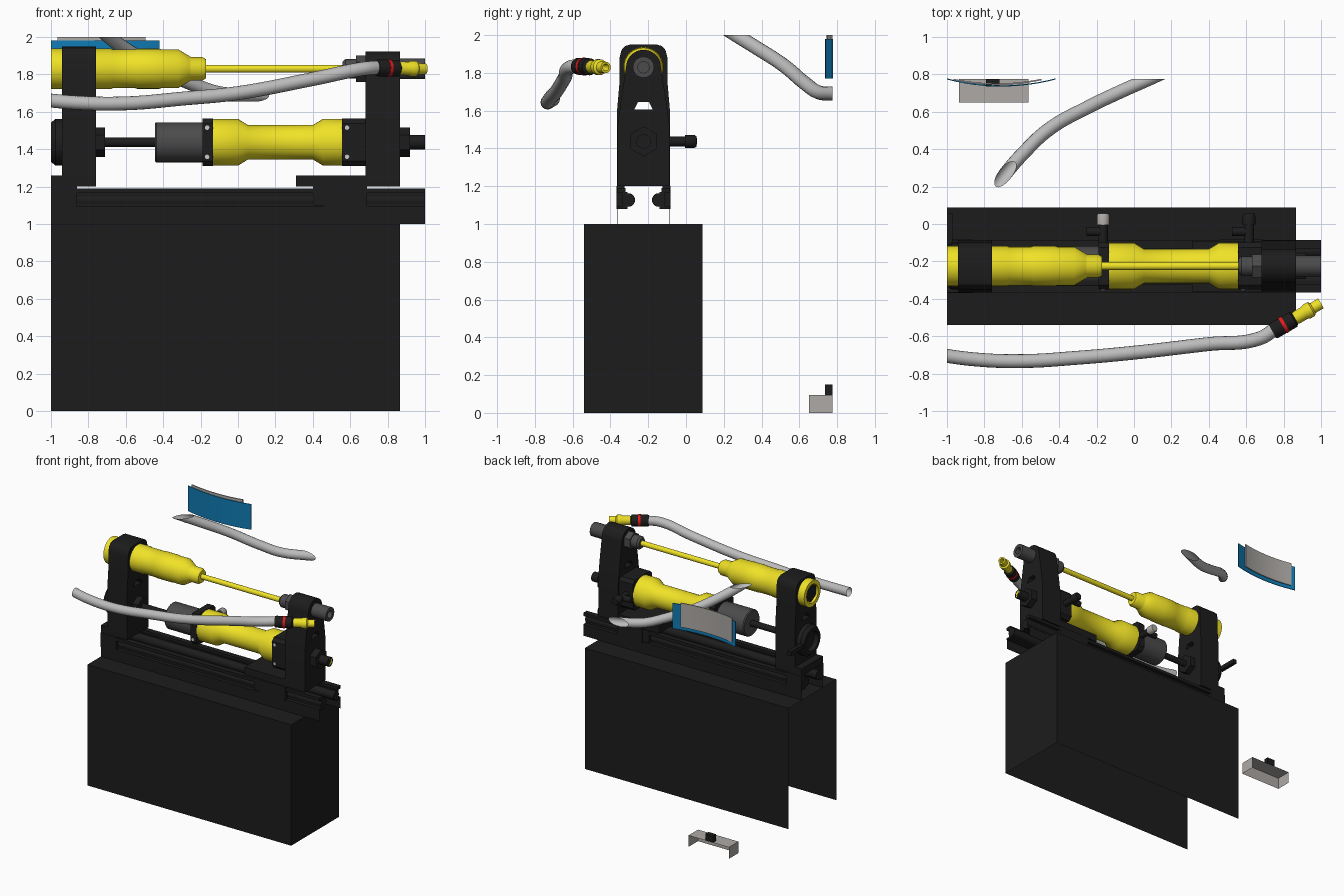
import bpy, bmesh, math
from mathutils import Vector, Matrix

if "Cube" in bpy.data.objects:
    bpy.data.objects.remove(bpy.data.objects["Cube"])

CY, ZU, ZL = -0.225, 1.83, 1.437      # machine axis y, upper and lower arm heights


def mat(name, r, g, b):
    m = bpy.data.materials.new(name)
    m.diffuse_color = (r, g, b, 1)
    m.use_nodes = True
    m.node_tree.nodes["Principled BSDF"].inputs["Base Color"].default_value = m.diffuse_color
    return m


BLACK = mat("black", .012, .012, .012)
YELLOW = mat("yellow", .87, .76, .02)
DARK = mat("dark_grey", .07, .07, .07)
BLUE = mat("blue", .005, .2, .46)
RED = mat("red", .8, .01, .01)
WHITE = mat("white", .95, .95, .95)
GREY = mat("pale_grey", .42, .4, .38)
HOSE = mat("hose_grey", .5, .5, .5)


def add(name, bm, m, smooth=True):
    me = bpy.data.meshes.new(name)
    bm.to_mesh(me)
    bm.free()
    if smooth:
        for p in me.polygons:
            p.use_smooth = True
        me.set_sharp_from_angle(angle=math.radians(32))
    me.materials.clear()
    if m:
        me.materials.append(m)
    ob = bpy.data.objects.new(name, me)
    bpy.context.collection.objects.link(ob)
    return ob


def box(name, x, y, z, m, drop=()):
    """Box from ranges; drop lists outward normals of missing faces."""
    bm = bmesh.new()
    bmesh.ops.create_cube(bm, size=1)
    gone = [f for f in bm.faces if any(f.normal.dot(Vector(d)) > .9 for d in drop)]
    bmesh.ops.delete(bm, geom=gone, context='FACES')
    for v in bm.verts:
        v.co = [a[0] + (c + .5) * (a[1] - a[0]) for c, a in zip(v.co, (x, y, z))]
    return add(name, bm, m, False)


def lathe(name, prof, m, origin=(0, CY, 0), axis=(1, 0, 0), n=32, caps=True):
    """Revolve (distance along axis, radius) pairs around an axis."""
    bm = bmesh.new()
    rings = [[bm.verts.new((r * math.cos(2 * math.pi * i / n), r * math.sin(2 * math.pi * i / n), d))
              for i in range(n)] for d, r in prof]
    for a, b in zip(rings, rings[1:]):
        for i in range(n):
            bm.faces.new((a[i], a[(i + 1) % n], b[(i + 1) % n], b[i]))
    if caps:
        bm.faces.new(rings[0][::-1])
        bm.faces.new(rings[-1])
    rot = Vector((0, 0, 1)).rotation_difference(Vector(axis)).to_matrix().to_4x4()
    bmesh.ops.transform(bm, matrix=Matrix.Translation(origin) @ rot, verts=bm.verts)
    bmesh.ops.recalc_face_normals(bm, faces=bm.faces)
    return add(name, bm, m)


def curve_mesh(name, cu, m, matrix=Matrix(), clip=()):
    tmp = bpy.data.objects.new(name + "_path", cu)
    bpy.context.collection.objects.link(tmp)
    bpy.context.view_layer.update()
    me = bpy.data.meshes.new_from_object(tmp.evaluated_get(bpy.context.evaluated_depsgraph_get()))
    bm = bmesh.new()
    bm.from_mesh(me)
    bpy.data.objects.remove(tmp)
    bm.transform(matrix)
    bmesh.ops.remove_doubles(bm, verts=bm.verts, dist=1e-5)
    for co, no in clip:
        bmesh.ops.bisect_plane(bm, geom=bm.verts[:] + bm.edges[:] + bm.faces[:],
                               plane_co=co, plane_no=no, clear_outer=True)
    return add(name, bm, m)


def plate(name, loops, x0, x1, m):
    """Flat (y, z) outline with holes, extruded along x."""
    cu = bpy.data.curves.new(name, 'CURVE')
    cu.dimensions, cu.fill_mode, cu.extrude = '2D', 'BOTH', (x1 - x0) / 2
    for pts in loops:
        s = cu.splines.new('POLY')
        s.points.add(len(pts) - 1)
        for p, q in zip(s.points, pts):
            p.co = (q[0], q[1], 0, 1)
        s.use_cyclic_u = True
    M = Matrix(((0, 0, 1, (x0 + x1) / 2), (1, 0, 0, CY), (0, 1, 0, 0), (0, 0, 0, 1)))
    return curve_mesh(name, cu, m, M)


def hose(name, pts, r, m, clip):
    cu = bpy.data.curves.new(name, 'CURVE')
    cu.dimensions, cu.bevel_depth, cu.bevel_resolution, cu.resolution_u = '3D', r, 6, 10
    s = cu.splines.new('BEZIER')
    s.bezier_points.add(len(pts) - 1)
    for p, q in zip(s.bezier_points, pts):
        p.co = q
        p.handle_left_type = p.handle_right_type = 'AUTO'
    return curve_mesh(name, cu, m, clip=clip)


def mirrored(half):
    return half + [(-y, z) for y, z in half[::-1]]


# Covered table, open underneath and at the left end
box("table_cover", (-1, .865), (-.54, .087), (0, 1), BLACK, [(0, 0, -1), (-1, 0, 0)])

# Bed rails: C-channels with round guide, mirrored about the machine axis
for side, s in (("front", -1), ("back", 1)):
    def span(a, b):
        return tuple(sorted((CY + s * a, CY + s * b)))
    box(side + "_rail_web", (-1, 1), span(.085, .11), (1.085, 1.17), BLACK)
    box(side + "_rail_top", (-1, 1), span(.095, .14), (1.165, 1.19), BLACK)
    box(side + "_rail_bottom", (-1, 1), span(.085, .14), (1.08, 1.095), BLACK)
    lathe(side + "_rail_guide", [(-1, .036), (1, .036)], BLACK, (0, CY + s * .08, 1.127), n=16)
    box(side + "_rail_skirt", (-1, 1), span(.136, .138), (1.0, 1.08), BLACK)
    box(side + "_left_saddle_cheek", (-1, -.86), span(.1, .143), (1.08, 1.2), BLACK)
    box(side + "_right_saddle_cheek", (.46, .69), span(.1, .143), (1.08, 1.2), BLACK)
    box(side + "_right_saddle_block", (.4, .46), span(.1, .14), (1.1, 1.2), BLACK)
box("left_foot", (-1, -.9), (-.365, -.085), (1.2, 1.26), BLACK)
box("right_foot", (.31, .7), (-.36, -.09), (1.2, 1.26), BLACK)

# Towers with a small window
window = [(-.05, 1.605), (.05, 1.605), (.03, 1.645), (-.03, 1.645)]
plate("left_tower", [mirrored([(.14, 1.2), (.14, 1.6), (.127, 1.75), (.127, 1.88), (.117, 1.92),
                               (.098, 1.942), (.07, 1.95)]), window], -.94, -.76, BLACK)
arch = [(.092 * math.cos(a * math.pi / 16), ZU + .092 * math.sin(a * math.pi / 16)) for a in range(17)]
plate("right_tower", [[(.137, 1.2), (.137, 1.52), (.12, 1.65)] + arch +
                      [(-.12, 1.65), (-.137, 1.52), (-.137, 1.2)], window], .682, .865, BLACK)

# Upper arm
U, L = (0, CY, ZU), (0, CY, ZL)
lathe("upper_arm", [(-.94, .075), (-1, .075), (-1, .108), (-.68, .108), (-.67, .104), (-.55, .104), (-.54, .107),
                    (-.42, .107), (-.41, .104), (-.32, .104), (-.26, .068), (-.25, .062),
                    (-.19, .062), (-.17, .05)], YELLOW, U)
lathe("upper_arm_socket", [(-.985, .076), (-.94, .076)], BLACK, U, n=6)
lathe("upper_rod", [(-.18, .021), (.6, .021)], YELLOW, U, n=20)
lathe("upper_rod_collar", [(.56, .04), (.575, .052), (.63, .052)], DARK, U)
lathe("upper_nut", [(.63, .07), (.685, .07)], DARK, U, n=6)
lathe("upper_end_sleeve", [(.86, .056), (1, .056), (1, .03), (.93, .03)], DARK, U)

# Lower cylinder
lathe("lower_body", [(-.135, .125), (0, .125), (.053, .092), (.40, .092), (.455, .125), (.556, .125)], YELLOW, L)
sq = mirrored([(.1, ZL - .126), (.125, ZL - .1), (.125, ZL + .1), (.1, ZL + .126)])
plate("left_end_cap", [sq], -.19, -.135, BLACK)
plate("right_end_cap", [sq], .556, .684, BLACK)
for i, x in enumerate((-.165, .583)):
    for j, dz in enumerate((-.078, .078)):
        lathe("cap_screw_%d%d" % (i, j), [(0, .012), (.006, .012)], WHITE, (x, CY - .13, ZL + dz), (0, 1, 0), 12)
lathe("motor_end", [(-.445, .1), (-.437, .107), (-.19, .107)], DARK, L)
lathe("lower_rod", [(-.78, .025), (-.44, .025)], BLACK, L, n=20)
lathe("lower_left_nut", [(-.77, .078), (-.71, .078)], BLACK, L, n=6)
lathe("lower_left_hub", [(-.96, .06), (-.96, .08), (-1, .08), (-1, .105), (-.975, .125), (-.94, .125)], BLACK, L)
lathe("lower_right_nut", [(.86, .08), (.92, .08)], BLACK, L, n=6)
lathe("lower_right_shaft", [(.91, .038), (1, .038)], BLACK, L)
lathe("lower_shaft_core", [(.95, .028), (.9995, .028), (1.0, .028)], YELLOW, L)

# Side ports on the cylinder
for nm, x, cap in (("left", -.165, GREY), ("right", .615, BLACK)):
    o = (x, 0, ZL)
    lathe(nm + "_port_neck", [(-.14, .026), (.0, .026)], BLACK, o, (0, 1, 0), 20)
    lathe(nm + "_port_cap", [(-.005, .034), (.045, .034), (.055, .028)], cap, o, (0, 1, 0), 20)
    lathe(nm + "_port_branch", [(x - .09, .024), (x, .024)], BLACK, (0, -.04, ZL), n=16)
box("tower_lever", (-1, -.97), (-.11, .058), (1.42, 1.455), BLACK)

# Front hose with connector
end = [((-1, 0, 0), (-1, 0, 0)), ((1, 0, 0), (1, 0, 0))]
hose("front_hose", [(-1.1, -.69, 1.67), (-.85, -.724, 1.648), (-.6, -.733, 1.645), (-.3, -.715, 1.67),
                    (0, -.688, 1.70), (.4, -.642, 1.775), (.67, -.612, 1.83), (.76, -.558, 1.838)],
     .037, HOSE, end)
P, D = Vector((.74, -.575, 1.835)), Vector((.86, .5, -.02)).normalized()
lathe("hose_connector", [(0, .04), (.01, .045), (.13, .045), (.14, .03)], BLACK, P, D, 24)
lathe("connector_ring", [(.062, .047), (.08, .047)], RED, P, D, 24)
lathe("connector_tip", [(.13, .028), (.15, .036), (.2, .036), (.21, .042), (.24, .042), (.25, .03), (.3, .03),
                        (.3, .018), (.24, .018)], YELLOW, P, D, 24)

# Back hose, cut off at the model limits
hose("back_hose", [(-.78, .14, 2.08), (-.69, .265, 2.0), (-.6, .37, 1.935), (-.45, .51, 1.845), (-.235, .63, 1.745),
                   (-.1, .695, 1.7), (.09, .78, 1.69), (.2, .83, 1.69)], .037, HOSE,
     [((0, 0, 2), (0, 0, 1)), ((0, .775, 0), (0, 1, 0))])


# Curved display panels behind
def arc_panel(name, half, ymid, z, m, cx=-.71, thick=.006, R=1.145):
    bm = bmesh.new()
    rows = []
    for i in range(13):
        x = half * (i / 6 - 1)
        y = ymid + R - math.sqrt(R * R - x * x)
        rows.append([bm.verts.new((cx + x, y + t, h)) for t, h in
                     ((0, z[0]), (0, z[1]), (thick, z[1]), (thick, z[0]))])
    for a, b in zip(rows, rows[1:]):
        for k in range(4):
            bm.faces.new((a[k], b[k], b[(k + 1) % 4], a[(k + 1) % 4]))
    bm.faces.new(rows[0])
    bm.faces.new(rows[-1][::-1])
    bmesh.ops.recalc_face_normals(bm, faces=bm.faces)
    return add(name, bm, m)


arc_panel("blue_panel", .29, .735, (1.77, 1.98), BLUE)
arc_panel("panel_backing", .235, .744, (1.8, 2.0), GREY, -.73, .008)

# Floor bracket, open at the back and underneath, with a stub post
box("floor_bracket", (-.935, -.565), (.65, .775), (0, .095), GREY, [(0, 1, 0), (0, 0, -1)])
box("bracket_post", (-.79, -.72), (.735, .775), (.095, .15), BLACK)
